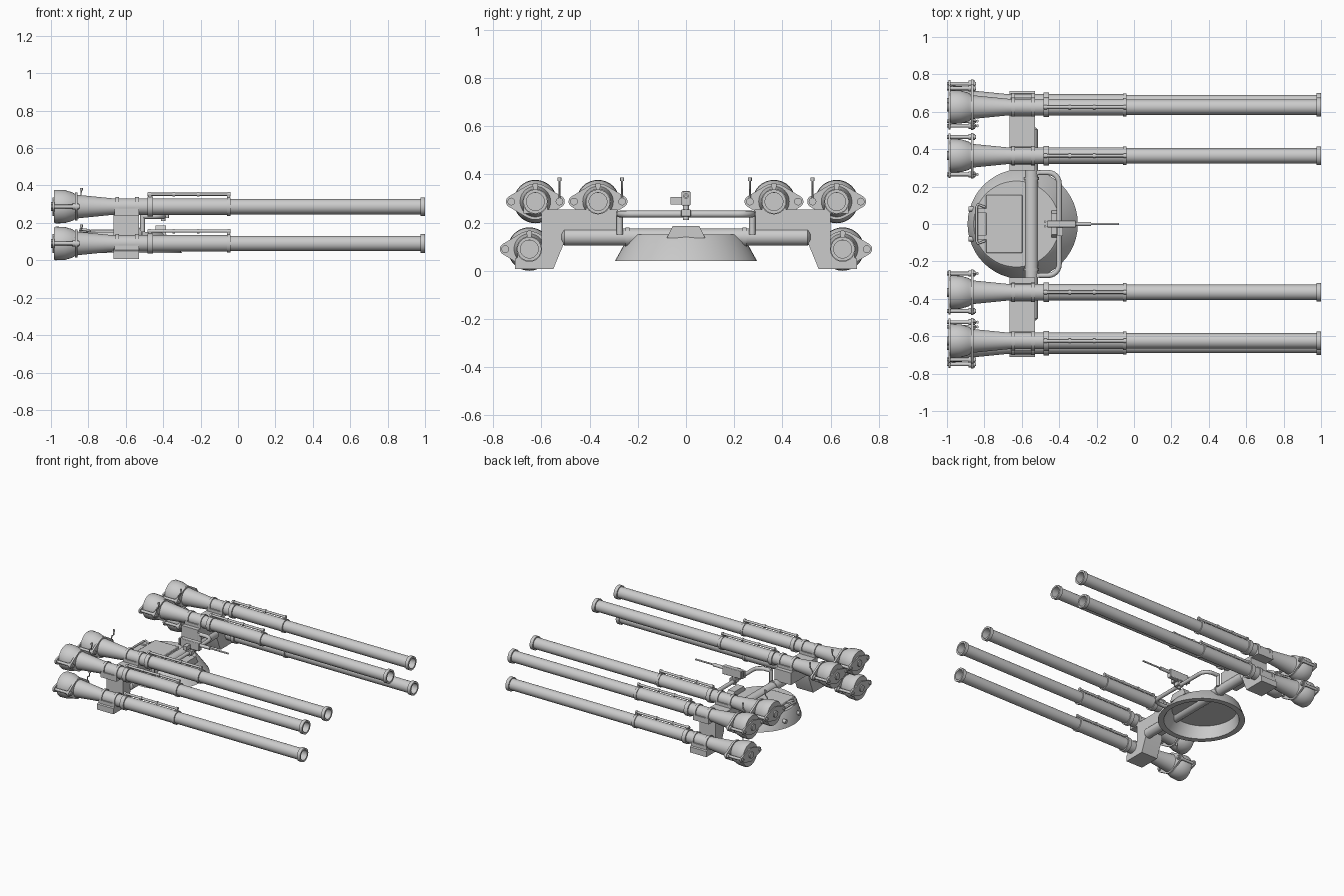
import bpy, bmesh, math
from mathutils import Vector, Matrix

cube = bpy.data.objects.get("Cube")
if cube:
    bpy.data.objects.remove(cube, do_unlink=True)

metal = bpy.data.materials.new("plain_grey")
metal.use_nodes = True
GREY = (0.6, 0.6, 0.6, 1)
metal.diffuse_color = GREY
metal.node_tree.nodes["Principled BSDF"].inputs["Base Color"].default_value = GREY


def finish(bm, name, bevel=0):
    bmesh.ops.remove_doubles(bm, verts=bm.verts, dist=1e-5)
    bmesh.ops.recalc_face_normals(bm, faces=bm.faces)
    mesh = bpy.data.meshes.new(name)
    bm.to_mesh(mesh)
    bm.free()
    mesh.materials.append(metal)
    obj = bpy.data.objects.new(name, mesh)
    bpy.context.collection.objects.link(obj)
    if bevel:
        mod = obj.modifiers.new("bevel", "BEVEL")
        mod.width, mod.segments = bevel, 2
    bpy.ops.object.select_all(action="DESELECT")
    obj.select_set(True)
    bpy.context.view_layer.objects.active = obj
    bpy.ops.object.shade_smooth_by_angle(angle=math.radians(35))
    return obj


def lathe(name, profile, origin, axis="X", steps=32):
    """Spin (distance along axis, radius) pairs around the axis."""
    bm = bmesh.new()
    ax = Vector([axis == c for c in "XYZ"])
    side = Vector((0, 0, 1)) if axis != "Z" else Vector((1, 0, 0))
    o = Vector(origin)
    verts = [bm.verts.new(o + ax * d + side * r) for d, r in profile]
    edges = [bm.edges.new(pair) for pair in zip(verts, verts[1:])]
    bmesh.ops.spin(bm, geom=verts + edges, cent=o, axis=ax,
                   angle=math.tau, steps=steps, use_duplicate=False)
    return finish(bm, name)


def rod(name, a, b, r, steps=12):
    a, b = Vector(a), Vector(b)
    bm = bmesh.new()
    turn = (b - a).to_track_quat("Z", "Y").to_matrix().to_4x4()
    bmesh.ops.create_cone(bm, cap_ends=True, segments=steps, radius1=r, radius2=r,
                          depth=(b - a).length,
                          matrix=Matrix.Translation((a + b) / 2) @ turn)
    return finish(bm, name)


def box(name, lo, hi, bevel=0):
    lo, hi = Vector(lo), Vector(hi)
    bm = bmesh.new()
    bmesh.ops.create_cube(bm, size=1, matrix=Matrix.Translation((lo + hi) / 2)
                          @ Matrix.Diagonal((*(hi - lo), 1)))
    return finish(bm, name, bevel)


def extrude_x(name, outline, x0, x1, bevel=0):
    """Extrude a (y, z) outline along x."""
    bm = bmesh.new()
    face = bm.faces.new([bm.verts.new((x0, y, z)) for y, z in outline])
    new = bmesh.ops.extrude_face_region(bm, geom=[face])["geom"]
    bmesh.ops.translate(bm, vec=(x1 - x0, 0, 0),
                        verts=[v for v in new if isinstance(v, bmesh.types.BMVert)])
    return finish(bm, name, bevel)


def eared_plate(name, x0, x1, y, z, core, reach, ear):
    """Round plate drawn out into a lug on each side."""
    bm = bmesh.new()
    for cy, r in ((0, core), (reach, ear), (-reach, ear)):
        for i in range(32):
            a = math.tau * i / 32
            for x in (x0, x1):
                bm.verts.new((x, y + cy + r * math.cos(a), z + r * math.sin(a)))
    out = bmesh.ops.convex_hull(bm, input=bm.verts)
    loose = {g for g in out["geom_interior"] if isinstance(g, bmesh.types.BMVert)}
    bmesh.ops.delete(bm, geom=list(loose), context="VERTS")
    bmesh.ops.dissolve_limit(bm, angle_limit=0.01, verts=bm.verts, edges=bm.edges)
    return finish(bm, name)


def pipe(name, points, r):
    curve = bpy.data.curves.new(name, "CURVE")
    curve.dimensions = "3D"
    curve.bevel_depth, curve.bevel_resolution = r, 4
    curve.use_fill_caps = True
    spline = curve.splines.new("POLY")
    spline.points.add(len(points) - 1)
    for p, co in zip(spline.points, points):
        p.co = (*co, 1)
    curve.materials.append(metal)
    obj = bpy.data.objects.new(name, curve)
    bpy.context.collection.objects.link(obj)
    return obj


# Gun tube: breech, flared chamber, barrel, muzzle ring and bore
GUN = [(-.985, 0), (-.985, .085), (-.975, .09), (-.925, .088), (-.885, .076),
       (-.87, .066), (-.85, .062), (-.76, .053), (-.67, .044), (-.53, .044),
       (-.485, .044), (-.485, .053), (-.455, .053), (-.455, .044), (-.06, .044),
       (-.06, .049), (-.04, .049), (-.04, .041), (.975, .041), (.975, .05),
       (1, .05), (1, .037), (-.6, .037), (-.6, 0)]


def gun(label, y, z, side):
    lathe(label + "_tube", GUN, (0, y, z))
    # breech frame
    eared_plate(label + "_front_yoke", -.872, -.858, y, z, .075, .097, .025)
    eared_plate(label + "_breech_plate", -.992, -.98, y, z, .05, .097, .022)
    rod(label + "_breech_pin", (-1, y, z), (-.98, y, z), .024, 16)
    for s in (-1, 1):
        rod(label + "_yoke_rod", (-1, y + s * .1, z), (-.845, y + s * .1, z), .01)
        rod(label + "_yoke_nut", (-.885, y + s * .1, z), (-.85, y + s * .1, z), .016)
    # cocking lever on the inner side
    ly = y - side * .1
    pipe(label + "_lever", [(-.86, ly, z + .01), (-.855, ly, z + .05),
                            (-.84, ly, z + .06), (-.838, ly, z + .095)], .004)
    rod(label + "_lever_knob", (-.838, ly, z + .085), (-.838, ly, z + .1), .008)
    # clamps
    for x in (-.655, -.55):
        rod(label + "_clamp", (x, y, z), (x + .02, y, z), .051, 24)
    box(label + "_cradle", (-.66, y - .05, z - .05), (-.53, y + .05, z - .01))
    # small spotting rifle on top
    top = z + .066
    rod(label + "_spotting_rifle", (-.485, y, top), (-.04, y, top), .0085)
    for x in (-.48, -.35, -.22, -.055):
        rod(label + "_spotting_collar", (x, y, top), (x + .014, y, top), .012)
    for x in (-.47, -.05):
        box(label + "_spotting_post", (x - .008, y - .009, z + .035),
            (x + .008, y + .009, top))


BRACKET = [(.285, .255), (.6, .255), (.6, .1), (.71, .05), (.71, .008),
           (.55, .008), (.5, .13), (.5, .165), (.285, .165)]

for side, word in ((1, "left"), (-1, "right")):
    gun(word + "_inner_gun", side * .365, .287, side)
    gun(word + "_outer_gun", side * .625, .287, side)
    gun(word + "_lower_gun", side * .65, .09, side)
    extrude_x(word + "_bracket", [(side * y, z) for y, z in BRACKET], -.665, -.53)
    rod(word + "_tube_collar", (-.548, side * .235, .14), (-.548, side * .25, .14), .04, 24)

# Cross tube with rounded ends
lathe("cross_tube", [(-.52, 0), (-.517, .02), (-.505, .035), (.505, .035),
                     (.517, .02), (.52, 0)], (-.548, 0, .14), "Y")

# Turret: open-bottomed sloped shell, narrower and set back at the roof
shell = lathe("turret_shell", [(.04, .255), (.04, .295), (.14, .24), (.15, .23),
                               (.15, 0), (.13, 0), (.13, .22), (.04, .255)],
              (-.595, 0, 0), "Z", 48)
for v in shell.data.vertices:
    v.co.x -= .03 * max(0, v.co.z - .04) / .1

# Roof hatch with its hinge rail
box("roof_hatch", (-.79, -.155, .145), (-.597, .155, .165), .004)
pipe("hatch_rail", [(-.795, -.09, .16), (-.835, -.105, .165), (-.842, -.09, .165),
                    (-.842, .09, .165), (-.835, .105, .165), (-.795, .09, .16)], .007)
for s in (-1, 1):
    box("hatch_hinge", (-.85, s * .07 - .012, .14), (-.785, s * .07 + .012, .162))
    rod("rear_stud", (-.84, s * .08, .09), (-.885, s * .08, .09), .014)

# Sloped sight block in front of the cross tube
extrude_x("sight_block", [(-.08, .135), (.08, .135), (.055, .185), (-.055, .185)],
          -.44, -.385)

# Bent guard rail
rail = [(-.51, .275, .235)]
for i in range(7):
    a = math.radians(90 - 15 * i)
    rail.append((-.46 + .06 * math.cos(a), .215 + .06 * math.sin(a), .235))
rail += [(x, -y, z) for x, y, z in reversed(rail)]
pipe("guard_rail", rail, .014)
for s in (-1, 1):
    rod("rail_foot", (-.51, s * .275, .15), (-.51, s * .275, .245), .013)

# Machine gun on its post
rod("gun_post", (-.4, 0, .21), (-.4, 0, .28), .013)
box("gun_pivot", (-.42, -.02, .225), (-.37, .02, .255), .003)
box("gun_receiver", (-.465, -.018, .27), (-.31, .018, .33), .004)
box("ammo_tray", (-.41, -.065, .275), (-.38, .018, .305))
rod("gun_jacket", (-.31, 0, .31), (-.23, 0, .31), .012)
rod("gun_barrel", (-.24, 0, .31), (-.08, 0, .31), .006)
for s in (-1, 1):
    rod("gun_grip", (-.475, s * .012, .275), (-.475, s * .012, .325), .006)
